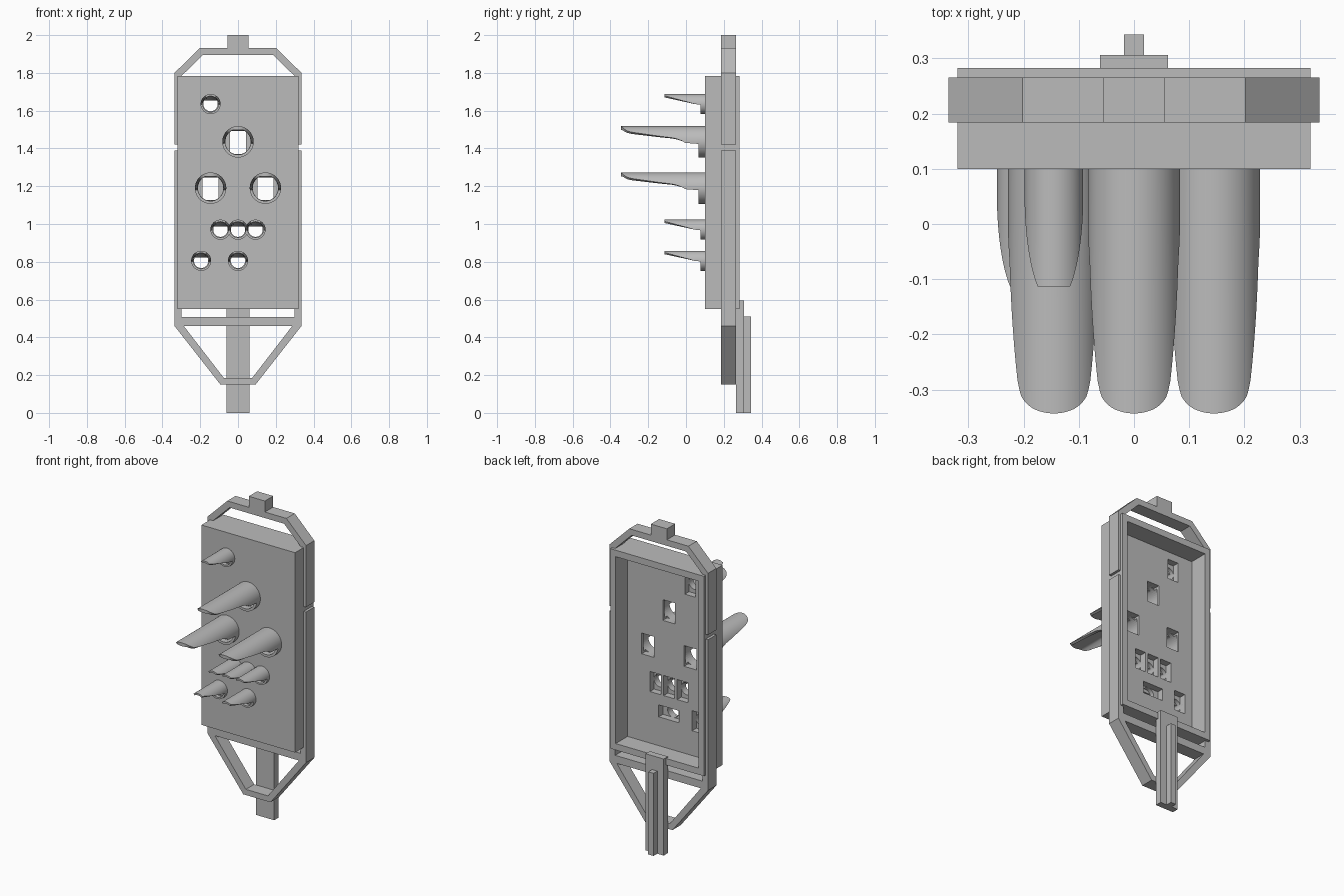
import bpy, bmesh, math

cube = bpy.data.objects.get("Cube")
if cube:
    bpy.data.objects.remove(cube, do_unlink=True)

# One plain grey for the whole model
grey = bpy.data.materials.new("light_grey")
grey.use_nodes = True
GREY = (0.5, 0.5, 0.5, 1)
grey.diffuse_color = GREY
grey.node_tree.nodes["Principled BSDF"].inputs["Base Color"].default_value = GREY


def finish(name, bm):
    bmesh.ops.recalc_face_normals(bm, faces=bm.faces[:])
    mesh = bpy.data.meshes.new(name)
    bm.to_mesh(mesh)
    bm.free()
    mesh.materials.append(grey)
    obj = bpy.data.objects.new(name, mesh)
    bpy.context.collection.objects.link(obj)
    return obj


def add_prism(bm, outline, y0, y1):
    """Extrude an (x, z) outline along y."""
    face = bm.faces.new([bm.verts.new((x, y0, z)) for x, z in outline])
    new = bmesh.ops.extrude_face_region(bm, geom=[face])["geom"]
    verts = [v for v in new if isinstance(v, bmesh.types.BMVert)]
    bmesh.ops.translate(bm, verts=verts, vec=(0, y1 - y0, 0))


def rect(x, z, half_w, half_h):
    return [(x - half_w, z - half_h), (x + half_w, z - half_h),
            (x + half_w, z + half_h), (x - half_w, z + half_h)]


def circle(x, z, r, n=40):
    return [(x + r * math.cos(math.tau * i / n), z + r * math.sin(math.tau * i / n))
            for i in range(n)]


def solid(name, outlines, y0, y1):
    bm = bmesh.new()
    for outline in outlines:
        add_prism(bm, outline, y0, y1)
    return finish(name, bm)


def mirrored(points):
    """Close a right-hand run of points with its mirror image."""
    return points + [(-x, z) for x, z in reversed(points)]


# Lamp positions: x, z, is_big
lamps = [(-0.145, 1.635, False), (0, 1.435, True), (-0.145, 1.19, True),
         (0.145, 1.19, True), (-0.093, 0.97, False), (0, 0.97, False),
         (0.093, 0.97, False), (-0.195, 0.805, False), (0, 0.805, False)]

# Hollow panel, open at the back, with lamp pockets and round holes
panel = solid("panel", [rect(0, 1.167, 0.32, 0.617)], 0.1, 0.282)
pockets, holes = [], []
for x, z, big in lamps:
    w, h = (0.042, 0.064) if big else (0.037, 0.062)
    if (x, z) == (0, 0.805):
        w, h = 0.07, 0.037
    pockets.append(rect(x, z, w, h))
    holes.append(circle(x, z, 0.067 if big else 0.038))
cutters = [solid("recess_cutter", [rect(0, 1.167, 0.283, 0.577)], 0.166, 0.4),
           solid("pocket_cutter", pockets, 0.125, 0.2),
           solid("hole_cutter", holes, 0.05, 0.15)]
for cutter in cutters:
    cutter.hide_render = True
    cutter.hide_set(True)
    cutter.display_type = 'WIRE'
    mod = panel.modifiers.new(cutter.name, 'BOOLEAN')
    mod.operation = 'DIFFERENCE'
    mod.solver = 'EXACT'
    mod.object = cutter
# Bake the cuts and drop the cutters
graph = bpy.context.evaluated_depsgraph_get()
cut_mesh = bpy.data.meshes.new_from_object(panel.evaluated_get(graph))
panel.modifiers.clear()
panel.data = cut_mesh
for cutter in cutters:
    bpy.data.objects.remove(cutter, do_unlink=True)

# Frame around the panel, in an upper and a lower half
upper = mirrored([(0.298, 1.42), (0.336, 1.42), (0.336, 1.8), (0.202, 1.932),
                  (0.055, 1.932), (0.055, 2.0)])
upper += [(-0.298, 1.785), (-0.186, 1.895), (0.186, 1.895), (0.298, 1.785)]
solid("upper_frame", [upper], 0.184, 0.265)
lower = mirrored([(0.298, 1.39), (0.336, 1.39), (0.336, 0.46), (0.093, 0.15)])
lower += [(-0.298, 0.474), (-0.075, 0.185), (0.075, 0.185), (0.298, 0.474)]
solid("lower_frame", [lower], 0.184, 0.265)
crossbar = [(-0.298, 0.507), (-0.298, 0.474), (-0.287, 0.46),
            (0.287, 0.46), (0.298, 0.474), (0.298, 0.507)]
solid("crossbar", [crossbar], 0.184, 0.265)

# Mounting post with a rib on its back
solid("post", [rect(0, 0.298, 0.062, 0.298)], 0.265, 0.306)
solid("post_rib", [rect(0, 0.255, 0.018, 0.255)], 0.306, 0.343)

# Hood front edge: (height / radius, y)
BIG_EDGE = [(-1, 0.065), (-0.13, 0.065), (-0.11, 0), (0.06, -0.02), (0.24, -0.06),
            (0.36, -0.14), (0.54, -0.245), (0.62, -0.29), (0.7, -0.312),
            (0.8, -0.325), (0.9, -0.335), (1, -0.343)]
SMALL_EDGE = [(-1, 0.077), (-0.04, 0.077), (0, 0.045), (0.2, 0.01),
              (0.83, -0.113), (1, -0.113)]


def lookup(edge, h):
    for (h0, y0), (h1, y1) in zip(edge, edge[1:]):
        if h <= h1:
            return y0 + (y1 - y0) * (h - h0) / (h1 - h0)
    return edge[-1][1]


def hood(name, x, z, big):
    """Tube cut to a scoop, with a ceiling that rises to the tip."""
    edge, r, r_in, low, high = ((BIG_EDGE, 0.083, 0.068, 0.057, 0.062) if big else
                                (SMALL_EDGE, 0.053, 0.042, 0.018, 0.045))
    back, tip = 0.1, edge[-1][1]
    bm = bmesh.new()
    rings = []
    n = 96
    for i in range(n):
        a = math.tau * i / n
        c, s = math.cos(a), math.sin(a)
        front = lookup(edge, s)
        ceiling = low + (high - low) * (back - front) / (back - tip)
        rings.append([bm.verts.new(p) for p in (
            (x + r * c, front, z + r * s),
            (x + r * c, back, z + r * s),
            (x + r_in * c, back, z + min(r_in * s, low)),
            (x + r_in * c, front, z + min(r_in * s, ceiling)))])
    for i in range(n):
        p, q = rings[i], rings[(i + 1) % n]
        for k in range(4):
            m = (k + 1) % 4
            bm.faces.new((p[k], p[m], q[m], q[k]))
    obj = finish(name, bm)
    bpy.ops.object.select_all(action='DESELECT')
    obj.select_set(True)
    bpy.context.view_layer.objects.active = obj
    bpy.ops.object.shade_smooth_by_angle(angle=math.radians(30))


for i, (x, z, big) in enumerate(lamps):
    hood(f"{'large' if big else 'small'}_hood_{i + 1}", x, z, big)
